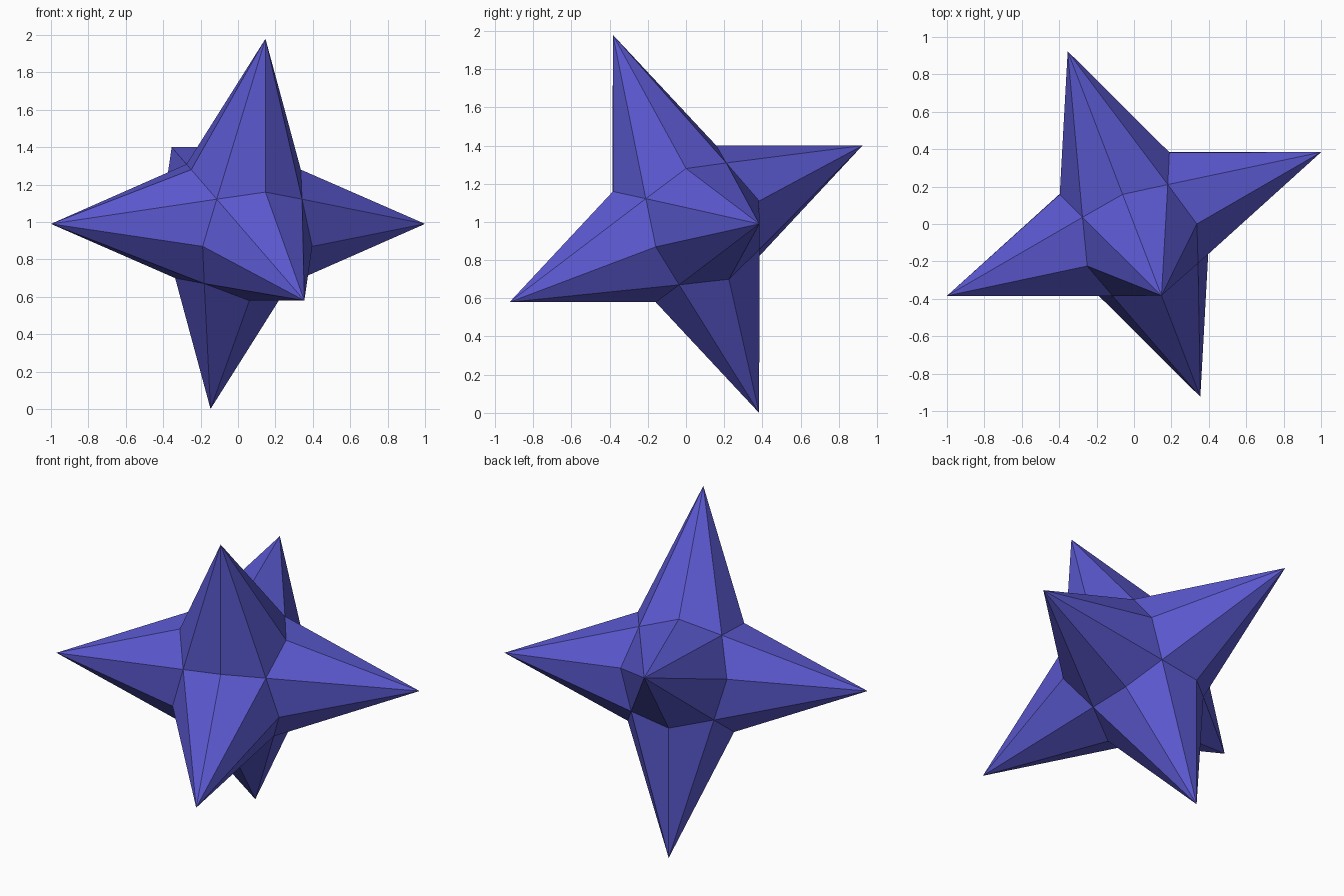
import bpy, bmesh, math
from itertools import permutations, product
from mathutils import Matrix, Vector

old = bpy.data.objects.get("Cube")
if old:
    bpy.data.objects.remove(old, do_unlink=True)

YAW, ROLL = math.radians(21), math.radians(22.5)
TIP = 1 / math.cos(YAW)      # spike length
RIDGE = 0.293 * TIP          # valley point between two spikes
CORNER = 0.228 * TIP         # valley point between three spikes

# Single violet-blue material
mat = bpy.data.materials.new("violet_blue")
mat.use_nodes = True
color = (0.105, 0.10, 0.63, 1)
mat.diffuse_color = color
mat.node_tree.nodes["Principled BSDF"].inputs["Base Color"].default_value = color

# Six-spiked star: one triangle per axis order in every octant
bm = bmesh.new()
for signs in product((-1, 1), repeat=3):
    axes = [Vector([s if i == k else 0 for k in range(3)]) for i, s in enumerate(signs)]
    for a, b, c in permutations(axes):
        points = [a * TIP, (a + b) * RIDGE, (a + b + c) * CORNER]
        if a.cross(b).dot(c) < 0:
            points.reverse()
        bm.faces.new([bm.verts.new(p) for p in points])
bmesh.ops.remove_doubles(bm, verts=bm.verts, dist=0.0001)
bmesh.ops.recalc_face_normals(bm, faces=bm.faces)

# Tilt the star and rest its lowest tip on the ground
tilt = Matrix.Rotation(YAW, 4, "Z") @ Matrix.Rotation(ROLL, 4, "X")
lift = Matrix.Translation((0, 0, TIP * math.cos(ROLL)))
bm.transform(lift @ tilt)

mesh = bpy.data.meshes.new("spiked_star")
bm.to_mesh(mesh)
bm.free()
mesh.materials.append(mat)
star = bpy.data.objects.new("spiked_star", mesh)
bpy.context.scene.collection.objects.link(star)
